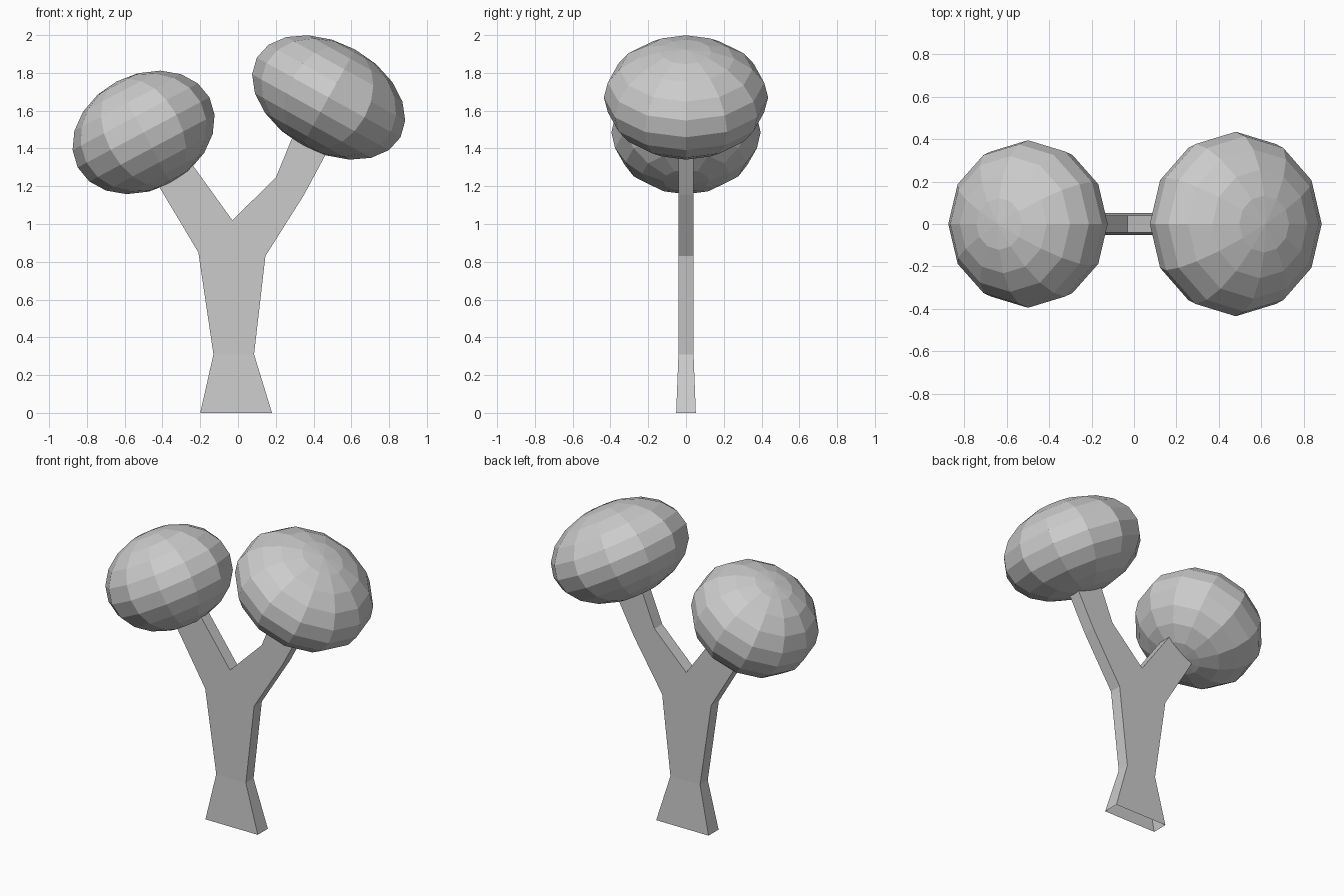
import bpy, bmesh
from math import radians

if "Cube" in bpy.data.objects:
    bpy.data.objects.remove(bpy.data.objects["Cube"])

# Forked trunk: flat outline (x, z) running around from base left to base right
outline = [(-.20, 0), (-.13, .31), (-.21, .85), (-.41, 1.185), (-.46, 1.27),
           (-.30, 1.395), (-.03, 1.02), (.20, 1.245), (.28, 1.44), (.31, 1.51),
           (.50, 1.45), (.46, 1.36), (.35, 1.155), (.145, .83), (.085, .31), (.18, 0)]
open_ends = (4, 9, 15)      # branch tips (inside the crowns) and the base stay open

bm = bmesh.new()
sides = []
for sign in (-1, 1):
    vs = [bm.verts.new((x, sign * (.052 if z == 0 else .04), z)) for x, z in outline]
    bm.faces.new((vs[0], vs[1], vs[-2], vs[-1]))    # flared foot
    bm.faces.new(vs[1:-1])                          # stem and fork
    sides.append(vs)
front, back = sides
n = len(outline)
for i in range(n):
    if i not in open_ends:
        j = (i + 1) % n
        bm.faces.new((front[i], front[j], back[j], back[i]))
bmesh.ops.recalc_face_normals(bm, faces=bm.faces)
mesh = bpy.data.meshes.new("trunk")
bm.to_mesh(mesh)
bm.free()
bpy.context.collection.objects.link(bpy.data.objects.new("trunk", mesh))


# Leaf crowns: squashed, tilted low-poly spheres
def crown(name, location, radius, height, tilt):
    bpy.ops.mesh.primitive_uv_sphere_add(segments=12, ring_count=10, radius=1,
                                         location=location,
                                         rotation=(0, radians(tilt), 0))
    ob = bpy.context.object
    ob.name = name
    ob.scale = (radius, radius, height)
    bpy.ops.object.shade_flat()


crown("left_crown", (-.50, 0, 1.485), .395, .305, -28)
crown("right_crown", (.48, 0, 1.67), .435, .29, 29)
